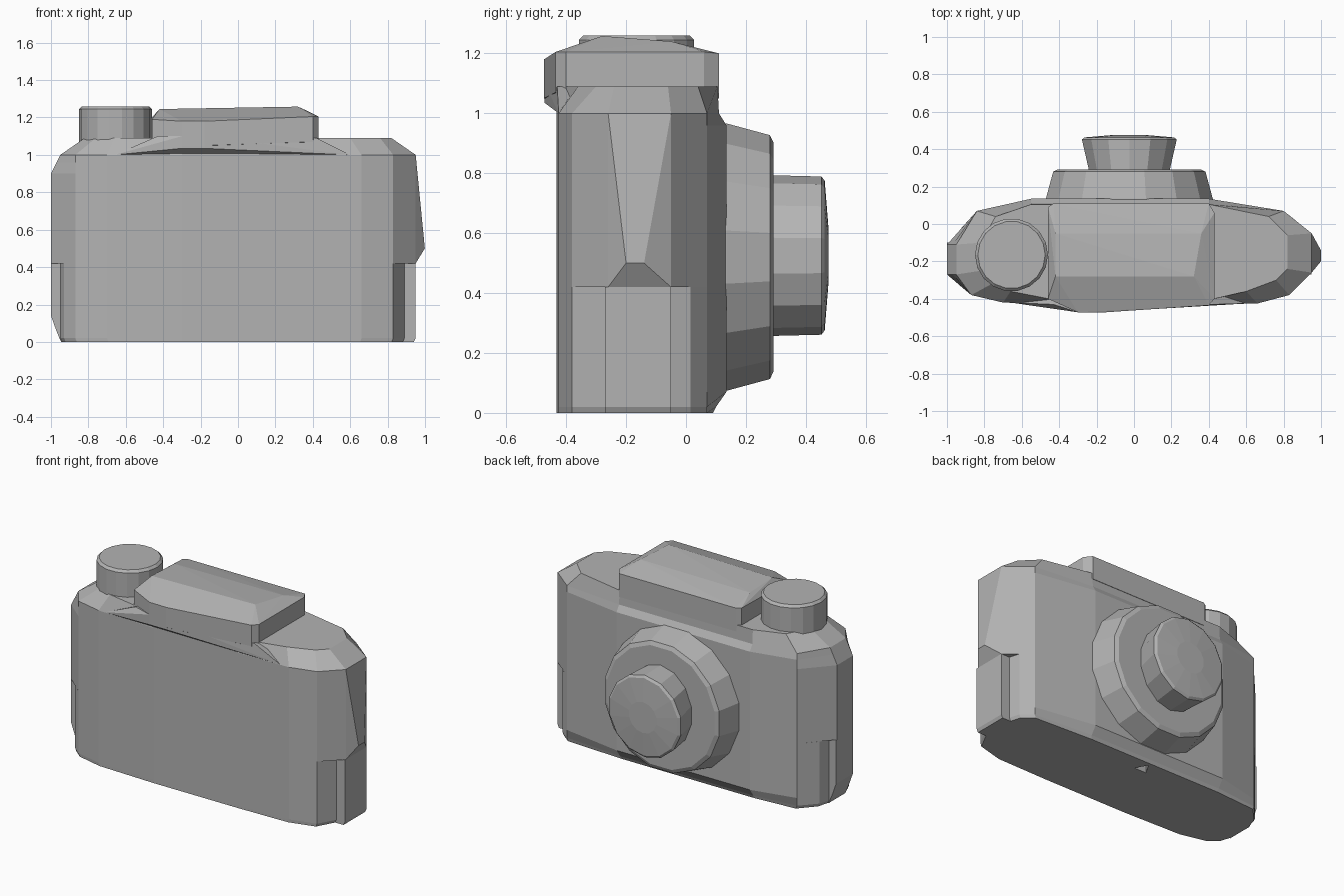
import bpy, bmesh, math

if "Cube" in bpy.data.objects:
    bpy.data.objects.remove(bpy.data.objects["Cube"])

grey = bpy.data.materials.new("plain_grey")
grey.use_nodes = True
grey.diffuse_color = (0.45, 0.45, 0.45, 1)
grey.node_tree.nodes["Principled BSDF"].inputs["Base Color"].default_value = (0.45, 0.45, 0.45, 1)


def finish(name, bm):
    bmesh.ops.recalc_face_normals(bm, faces=bm.faces)
    mesh = bpy.data.meshes.new(name)
    bm.to_mesh(mesh)
    bm.free()
    mesh.materials.append(grey)
    obj = bpy.data.objects.new(name, mesh)
    bpy.context.scene.collection.objects.link(obj)
    return obj


def loft(name, rings):
    """Skin a stack of equal-sized rings and cap both ends."""
    bm = bmesh.new()
    loops = [[bm.verts.new(p) for p in ring] for ring in rings]
    n = len(loops[0])
    for a, b in zip(loops, loops[1:]):
        for i in range(n):
            j = (i + 1) % n
            bm.faces.new((a[i], a[j], b[j], b[i]))
    bm.faces.new(loops[0])
    bm.faces.new(loops[-1])
    return finish(name, bm)


def hull(name, points):
    bm = bmesh.new()
    for p in points:
        bm.verts.new(p)
    bmesh.ops.convex_hull(bm, input=bm.verts)
    return finish(name, bm)


def level(outline, z, low=-9, back=9, scale=1):
    """Place a plan outline at a height, clipped at its right end and back."""
    return [(max(x, low) * scale, min(y, back), z) for x, y in outline]


def circle(rx, rz, n, cx, cz, y):
    turn = [math.tau * (i + 0.5) / n for i in range(n)]
    return [(cx + rx * math.cos(t), y, cz + rz * math.sin(t)) for t in turn]


# Plan outlines of the body
back_edge = [(0.8, 0.07), (0.4, 0.135), (-0.55, 0.135), (-0.84, 0.07)]
front_edge = [(-0.87, -0.38), (-0.7, -0.42), (-0.3, -0.432),
              (0.3, -0.432), (0.66, -0.425), (0.83, -0.38)]
upper = ([(0.95, -0.26), (0.95, -0.05)] + back_edge
         + [(-1, -0.11), (-1, -0.27)] + front_edge)
deck = [(0.82, -0.24), (0.82, -0.06), (0.72, 0.04), (0.4, 0.105),
        (-0.55, 0.105), (-0.74, 0.04), (-0.82, -0.1), (-0.82, -0.25),
        (-0.76, -0.32), (-0.66, -0.36), (-0.3, -0.43), (0.3, -0.43),
        (0.6, -0.36), (0.76, -0.3)]
lower = ([(0.95, -0.27), (0.95, -0.05), (0.89, -0.05), (0.87, 0.015)] + back_edge
         + [(-0.93, -0.03), (-0.95, -0.1), (-1, -0.1), (-1, -0.27),
            (-0.95, -0.27), (-0.93, -0.33)] + front_edge + [(0.89, -0.27)])

# Body: notched lower half, then upper half with sloping shoulders
base = loft("lower_body", [level(lower, 0, -0.955, 0.09, 0.99),
                           level(lower, 0.02, -0.955, 0.1),
                           level(lower, 0.07, -0.975),
                           level(lower, 0.14), level(lower, 0.42)])
loft("upper_body", [level(upper, 0.42), level(upper, 0.9),
                    level(upper, 0.96, -0.97), level(upper, 1.0, -0.95, 0.11),
                    level(deck, 1.09)])

# Ridge on the left end
hull("end_ridge", [(x, y, z) for x, z, ys in
                   ((0.95, 1.0, (-0.26, -0.05)), (0.999, 0.5, (-0.2, -0.14)),
                    (0.95, 0.42, (-0.26, -0.05)), (0.9, 0.7, (-0.2, -0.1)))
                   for y in ys])

# Three-sided socket in the underside
cutter = loft("socket_cutter", [
    [(-0.05 + 0.05 * math.cos(t), 0.02 + 0.05 * math.sin(t), z)
     for t in (math.pi / 2, math.pi * 7 / 6, math.pi * 11 / 6)]
    for z in (-0.05, 0.06)])
cutter.hide_render = True
cutter.hide_viewport = True
cut = base.modifiers.new("socket", "BOOLEAN")
cut.operation = "DIFFERENCE"
cut.object = cutter

# Overhanging lip below the viewfinder housing
hull("front_lip", [(-0.66, -0.42, 1.0), (0.6, -0.425, 1.0), (-0.3, -0.472, 1.035),
                   (-0.18, -0.472, 1.035), (-0.43, -0.43, 1.1), (0.42, -0.43, 1.09),
                   (-0.3, -0.472, 1.1), (-0.18, -0.472, 1.1),
                   (-0.4, -0.3, 1.09), (0.4, -0.3, 1.09)])

# Viewfinder housing with a gently peaked roof
hull("viewfinder_housing", [
    (x, y, z) for x, y, heights in
    ((-0.46, 0.09, (1.05, 1.2)), (-0.43, 0.11, (1.05, 1.2)),
     (0.4, 0.11, (1.05, 1.2)), (0.43, 0.06, (1.05, 1.205)),
     (0.43, -0.4, (1.05, 1.205)), (0.4, -0.435, (1.07, 1.205)),
     (-0.18, -0.474, (1.05, 1.18)), (-0.3, -0.472, (1.05, 1.18)),
     (-0.46, -0.4, (1.07, 1.19)), (0.32, -0.28, (1.1, 1.258)),
     (-0.42, -0.28, (1.1, 1.245)), (0.36, -0.05, (1.1, 1.24)),
     (-0.42, -0.05, (1.1, 1.235)))
    for z in heights])

# Winding knob
loft("winding_knob", [[(-0.655 + r * math.cos(math.tau * i / 18),
                        -0.165 + r * math.sin(math.tau * i / 18), z)
                       for i in range(18)]
                      for r, z in ((0.195, 1.0), (0.195, 1.245), (0.18, 1.26))])

# Lens mount and barrel on the back
loft("lens_mount", [circle(r, r, 16, -0.025, 0.52, y) for r, y in
                    ((0.46, 0.08), (0.455, 0.135), (0.415, 0.28), (0.39, 0.292))])
loft("lens_barrel", [circle(rx, rz, 14, -0.025, 0.525, y) for rx, rz, y in
                     ((0.22, 0.268, 0.25), (0.222, 0.268, 0.29),
                      (0.26, 0.264, 0.452), (0.245, 0.25, 0.463), (0.1, 0.1, 0.475))])
